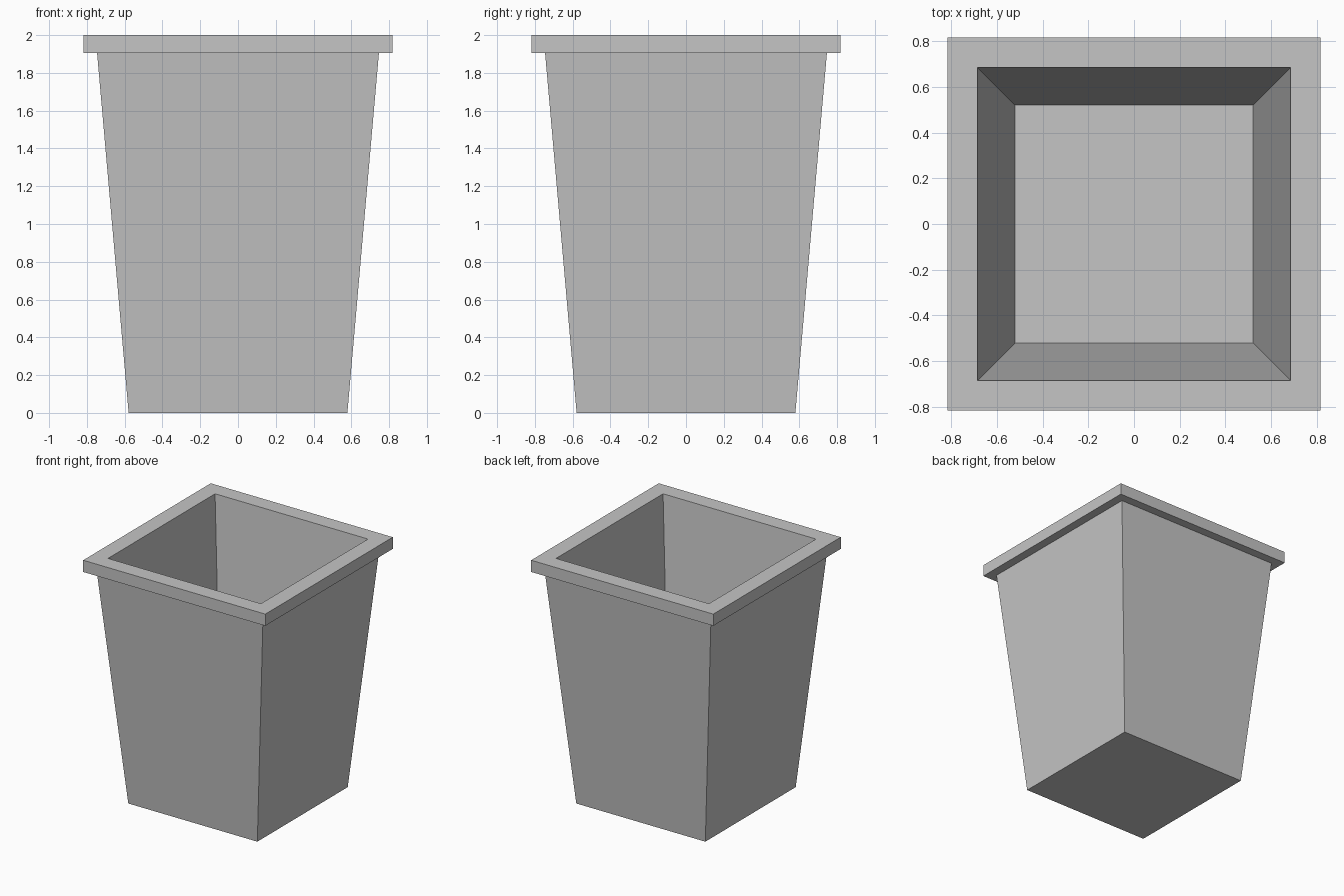
import bpy
import bmesh

cube = bpy.data.objects.get("Cube")
if cube:
    bpy.data.objects.remove(cube, do_unlink=True)

grey = bpy.data.materials.new("stone_grey")
colour = (0.56, 0.56, 0.56, 1.0)
grey.use_nodes = True
grey.diffuse_color = colour
grey.node_tree.nodes["Principled BSDF"].inputs["Base Color"].default_value = colour

# Half width and height, from the underside up over the rim and down to the floor
profile = [
    (0.579, 0.0),      # foot
    (0.746, 1.905),    # top of the tapered wall
    (0.817, 1.905),    # underside of the rim
    (0.817, 2.0),      # outer rim edge
    (0.686, 2.0),      # inner rim edge
    (0.521, 0.11),     # inside floor
]
corners = [(-1, -1), (1, -1), (1, 1), (-1, 1)]


def square_loft(name, profile, material):
    """Join square rings into one closed, flat-faced shell."""
    bm = bmesh.new()
    rings = [[bm.verts.new((x * r, y * r, z)) for x, y in corners]
             for r, z in profile]
    for low, high in zip(rings, rings[1:]):
        for i in range(4):
            j = (i + 1) % 4
            bm.faces.new((low[i], low[j], high[j], high[i]))
    bm.faces.new(rings[0][::-1])
    bm.faces.new(rings[-1])
    bmesh.ops.recalc_face_normals(bm, faces=bm.faces)
    mesh = bpy.data.meshes.new(name)
    bm.to_mesh(mesh)
    bm.free()
    mesh.materials.append(material)
    obj = bpy.data.objects.new(name, mesh)
    bpy.context.collection.objects.link(obj)
    return obj


# Tapered square pot with a flat overhanging rim
square_loft("planter_pot", profile, grey)
